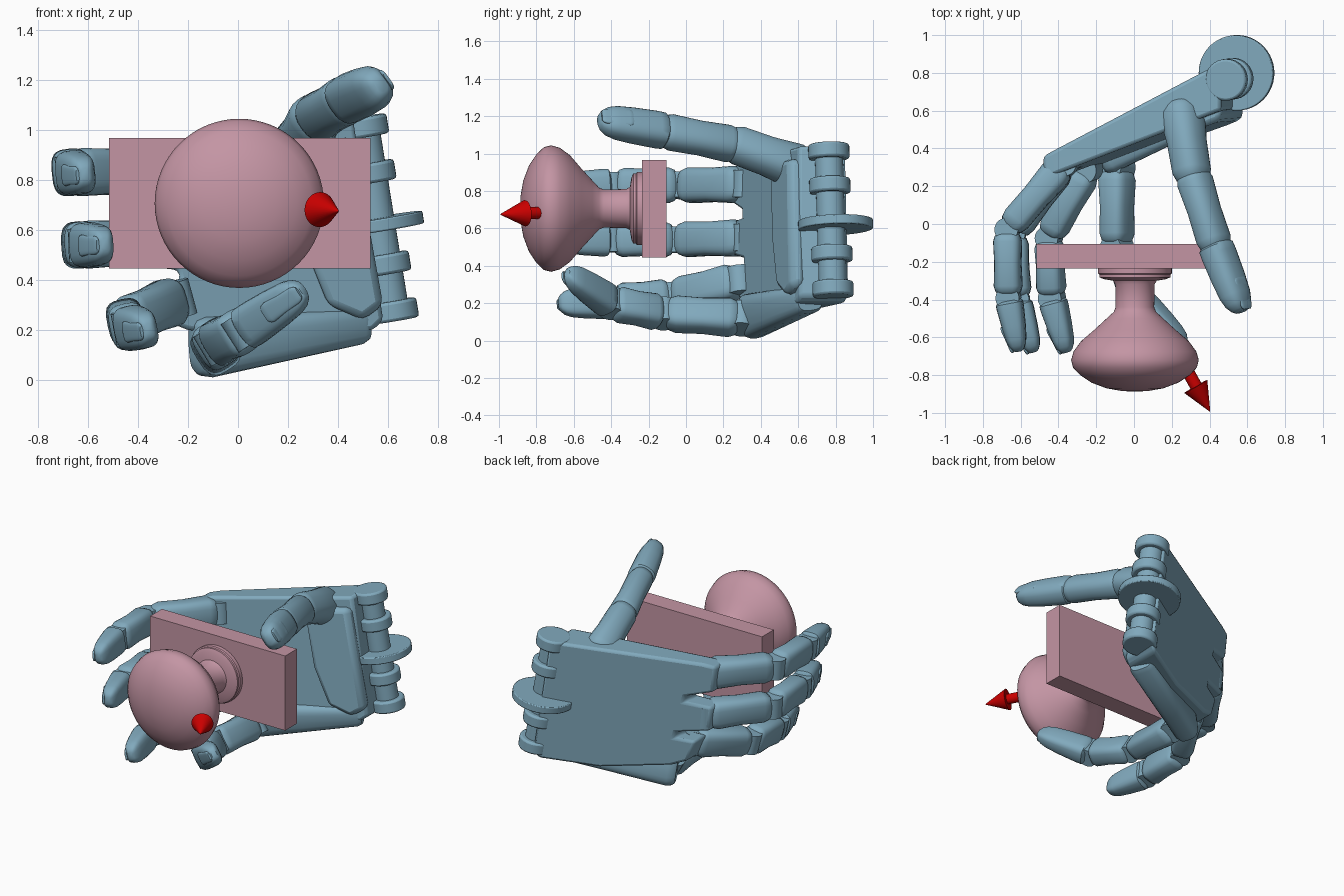
import bpy, bmesh
from math import sin, cos, pi, copysign
from mathutils import Vector as V

if "Cube" in bpy.data.objects:
    bpy.data.objects.remove(bpy.data.objects["Cube"])


def material(name, rgb):
    m = bpy.data.materials.new(name)
    m.diffuse_color = (*rgb, 1)
    m.use_nodes = True
    m.node_tree.nodes["Principled BSDF"].inputs["Base Color"].default_value = m.diffuse_color
    return m


BLUE = material("steel_blue", (0.22, 0.40, 0.51))
PINK = material("dusty_pink", (0.55, 0.30, 0.37))
RED = material("red", (0.60, 0.0, 0.0))
SIDE = V((-0.16, -0.03, 0.985)).normalized()   # thumb-side direction of the palm


def finish(bm, name, mat, bevel=0, angle=0.6):
    bmesh.ops.recalc_face_normals(bm, faces=bm.faces)
    me = bpy.data.meshes.new(name)
    bm.to_mesh(me)
    bm.free()
    me.materials.append(mat)
    ob = bpy.data.objects.new(name, me)
    bpy.context.collection.objects.link(ob)
    bpy.ops.object.select_all(action='DESELECT')
    ob.select_set(True)
    bpy.context.view_layer.objects.active = ob
    bpy.ops.object.shade_smooth_by_angle(angle=angle)
    if bevel:
        b = ob.modifiers.new("bevel", 'BEVEL')
        b.width, b.segments = bevel, 2
    return ob


def skin(rings, name, mat, bevel=0, angle=0.6):
    """Join closed rings of points into a capped tube."""
    bm = bmesh.new()
    rows = [[bm.verts.new(p) for p in r] for r in rings]
    n = len(rows[0])
    for a, b in zip(rows, rows[1:]):
        for i in range(n):
            bm.faces.new((a[i], a[(i + 1) % n], b[(i + 1) % n], b[i]))
    bm.faces.new(rows[0])
    bm.faces.new(rows[-1])
    return finish(bm, name, mat, bevel, angle)


def frame(d, hint):
    d = d.normalized()
    w = (hint - d * hint.dot(d)).normalized()
    return w, d.cross(w)


def ring(c, w, n, a, b, power=2.0, sides=24):
    def sp(x):
        return copysign(abs(x) ** (2 / power), x)
    return [c + w * (a * sp(cos(2 * pi * i / sides))) + n * (b * sp(sin(2 * pi * i / sides)))
            for i in range(sides)]


BONE = [(0, .62), (.05, .87), (.14, 1), (.5, .94), (.86, 1), (.95, .88), (1, .65)]
TIP = [(0, .75), (.05, .97), (.15, 1), (.5, 1), (.75, .95), (.88, .82), (.96, .6), (1, .35)]
BLOCK = [(0, .85), (.04, 1), (.5, 1), (.93, 1), (.98, .9), (1, .75)]


def bone(name, a, b, hint, size0, size1, shape=BONE, power=3.2):
    """Rounded-box link from a to b; sizes are (width, thickness)."""
    a, b = V(a), V(b)
    w, n = frame(b - a, hint)
    rings = []
    for t, s in shape:
        wd = (size0[0] + (size1[0] - size0[0]) * t) * s / 2
        th = (size0[1] + (size1[1] - size0[1]) * t) * s / 2
        rings.append(ring(a.lerp(b, t), w, n, wd, th, power))
    return skin(rings, name, BLUE, angle=0.75)


def rod(name, a, b, r0, r1, mat, sides=32, bevel=0):
    a, b = V(a), V(b)
    w, n = frame(b - a, V((0.31, 0.2, 0.93)) if abs((b - a).normalized().z) < .8 else V((1, 0, 0)))
    return skin([ring(a, w, n, r0, r0, 2, sides), ring(b, w, n, r1, r1, 2, sides)], name, mat, bevel)


def finger(name, pts, hint, sizes):
    """Three links with hinge barrels at the joints and a nail."""
    pts = [V(p) for p in pts]
    hint = V(hint)
    parts = ("proximal", "middle", "distal")
    for k in range(3):
        a, b = pts[k], pts[k + 1]
        d = (b - a).normalized()
        last = k == 2
        bone(f"{name}_{parts[k]}", a + d * .015, b if last else b - d * .015, hint,
             sizes[k], sizes[k + 1], TIP if last else BONE)
        w, n = frame(d, hint)
        half = sizes[k][0] * .36
        rod(f"{name}_hinge_{k}", a - w * half, a + w * half, sizes[k][1] * .42,
            sizes[k][1] * .42, BLUE, 20)
    off = n * sizes[2][1] * .42
    bone(f"{name}_nail", a.lerp(b, .5) + off, b + off * .5, hint, (.09, .025), (.07, .02))


# Palm plate: front-view outline, thickness grows toward the wrist
def back_y(x, z):
    return 0.56 + 0.52 * x + 0.054 * z


def slab(name, outline, thick, start=lambda x: 0, bevel=0.018):
    back = [V((x, back_y(x, z) - start(x), z)) for x, z in outline]
    front = [V((x, back_y(x, z) - thick(x), z)) for x, z in outline]
    return skin([back, front], name, BLUE, bevel)


def palm_thick(x):
    return 0.13 + 0.14 * (x + 0.42)


slab("palm", [(.46, 1.04), (.58, .24), (.54, .20), (.2, .16), (-.2, .20), (-.30, .24), (-.35, .38),
              (-.23, .40), (-.24, .44), (-.43, .46), (-.45, .63), (-.29, .66), (-.30, .70),
              (-.46, .74), (-.48, .92), (-.40, .94)], palm_thick)
slab("thumb_pad", [(.46, .97), (.58, .30), (.50, .24), (.36, .30), (.26, .55), (.20, .88), (.28, .96)],
     lambda x: palm_thick(x) - .03, lambda x: palm_thick(x) + .05, .03)
bone("little_finger_palm_bone", (.50, .66, .225), (-.17, .335, .125), V((-.2, -.25, 1)),
     (.15, .17), (.25, .16), BLOCK, 3.2)

# Wrist hinge: barrel, four lugs and the wide middle disc
axis_mid = V((.55, .775, .64))
rod("wrist_barrel", axis_mid - SIDE * .38, axis_mid + SIDE * .38, .075, .075, BLUE)
for i, (h, r) in enumerate([(-.37, .11), (-.18, .11), (.19, .11), (.375, .11)]):
    c = axis_mid + SIDE * h
    rod(f"wrist_lug_{i}", c - SIDE * .04, c + SIDE * .04, r, r, BLUE, 32, .012)
disc = V((.543, .80, .62))
rod("wrist_disc", disc - SIDE * .025, disc + SIDE * .025, .2, .2, BLUE, 48, .006)

# Fingers
SIZES = [(.20, .17), (.19, .15), (.185, .15), (.15, .10)]
finger("index_finger", [(-.37, .32, .835), (-.67, -.03, .83), (-.665, -.39, .83), (-.61, -.675, .82)],
       (-.10, 0, 1), SIZES)
finger("middle_finger", [(-.37, .32, .55), (-.635, -.05, .54), (-.615, -.40, .54), (-.53, -.68, .54)],
       (-.05, 0, 1), SIZES)
finger("ring_finger", [(-.25, .29, .32), (-.45, -.07, .235), (-.435, -.39, .21), (-.355, -.68, .20)],
       (-.22, 0, 1), SIZES)
finger("little_finger", [(-.09, .30, .12), (-.09, -.12, .145), (.02, -.40, .20), (.26, -.635, .36)],
       (-.5, 0, .8), SIZES)

# Thumb
THUMB = V((.6, 0, -.8))
thumb = [V(p) for p in [(.245, .645, .91), (.315, .22, 1.065), (.44, -.14, 1.125), (.57, -.465, 1.18)]]
bone("thumb_base", thumb[0], thumb[1], THUMB, (.25, .23), (.20, .18), power=2.4)
bone("thumb_middle", thumb[0].lerp(thumb[1], .85), thumb[2], THUMB, (.20, .18), (.20, .16), power=2.4)
bone("thumb_tip", thumb[2].lerp(thumb[1], .1), thumb[3], THUMB, (.20, .17), (.19, .14), TIP, 2.6)
w, n = frame(thumb[3] - thumb[2], THUMB)
bone("thumb_nail", thumb[2].lerp(thumb[3], .5) + n * .065, thumb[3] + n * .04, THUMB,
     (.11, .03), (.09, .02))

# Door plate
skin([[V((x, y, z)) for x, z in ((-.515, .445), (.53, .445), (.53, .967), (-.515, .967))]
      for y in (-.235, -.105)], "door_plate", PINK)

# Knob turned around the y axis
profile = [(.15, -.225), (.195, -.236), (.195, -.262), (.188, -.268), (.188, -.282), (.165, -.292),
           (.115, -.30), (.104, -.32), (.102, -.44), (.112, -.465), (.15, -.50), (.215, -.56),
           (.285, -.62), (.325, -.675), (.338, -.72), (.328, -.76), (.29, -.80), (.23, -.84),
           (.15, -.87), (.07, -.884), (.015, -.887)]
skin([ring(V((.005, y, .706)), V((1, 0, 0)), V((0, 0, 1)), r, r, 2, 64) for r, y in profile],
     "door_knob", PINK, angle=0.7)

# Arrow
rod("arrow_shaft", (.24, -.70, .685), (.335, -.87, .681), .033, .033, RED, 24)
rod("arrow_head", (.327, -.86, .681), (.402, -.992, .675), .07, .002, RED, 32)
